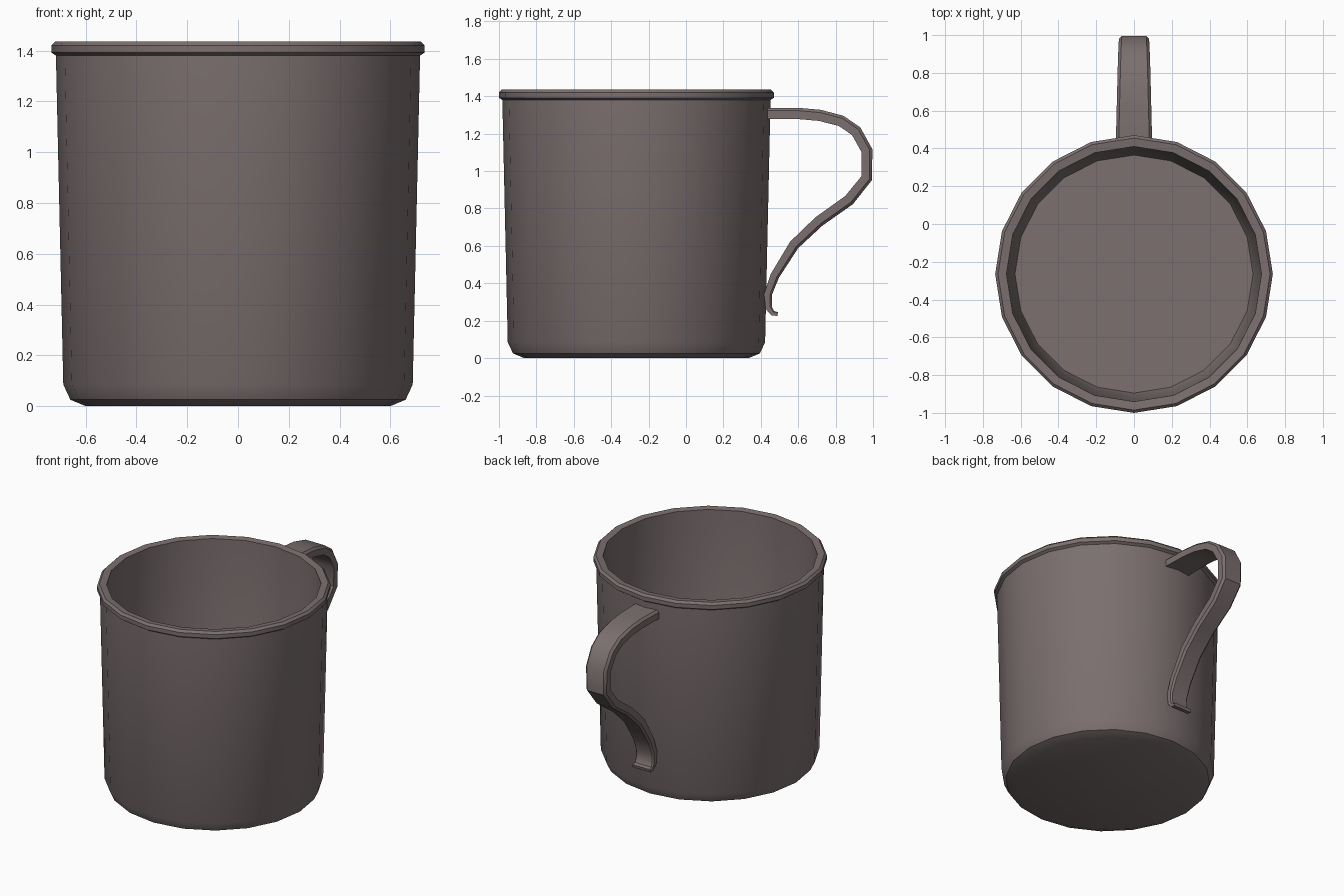
import bpy
import bmesh
from math import cos, sin, pi, radians
from mathutils import Vector

cube = bpy.data.objects.get("Cube")
if cube:
    bpy.data.objects.remove(cube, do_unlink=True)

SIDES = 20
CUP_Y = -0.265

enamel = bpy.data.materials.new("warm grey metal")
enamel.use_nodes = True
COLOUR = (0.2, 0.16, 0.16, 1)
enamel.diffuse_color = COLOUR
enamel.node_tree.nodes["Principled BSDF"].inputs["Base Color"].default_value = COLOUR


def loft(name, rings, smooth_angle):
    """Skin a list of closed rings, cap both ends and shade by angle."""
    bm = bmesh.new()
    loops = [[bm.verts.new(p) for p in ring] for ring in rings]
    for a, b in zip(loops, loops[1:]):
        n = len(a)
        for i in range(n):
            j = (i + 1) % n
            bm.faces.new((a[i], a[j], b[j], b[i]))
    bm.faces.new(loops[0])
    bm.faces.new(loops[-1])
    bmesh.ops.recalc_face_normals(bm, faces=bm.faces)
    mesh = bpy.data.meshes.new(name)
    bm.to_mesh(mesh)
    bm.free()
    mesh.materials.append(enamel)
    obj = bpy.data.objects.new(name, mesh)
    bpy.context.collection.objects.link(obj)
    bpy.ops.object.select_all(action="DESELECT")
    obj.select_set(True)
    bpy.context.view_layer.objects.active = obj
    bpy.ops.object.shade_smooth_by_angle(angle=radians(smooth_angle))
    return obj


def circle(r, z):
    return [(r * cos(2 * pi * i / SIDES), CUP_Y + r * sin(2 * pi * i / SIDES), z)
            for i in range(SIDES)]


# Cup: underside, outer wall, rolled rim, inner wall, floor (radius, height)
cup_profile = [
    (0.60, 0.0), (0.66, 0.025), (0.688, 0.085), (0.717, 1.38),
    (0.735, 1.392), (0.735, 1.42), (0.72, 1.435),
    (0.675, 1.43), (0.645, 0.09), (0.63, 0.045),
]
loft("cup_body", [circle(r, z) for r, z in cup_profile], 35)

# Handle: centre line (y, z), half width, thickness
handle_path = [
    (0.435, 1.308, 0.096, 0.06), (0.60, 1.308, 0.092, 0.06),
    (0.715, 1.298, 0.089, 0.06), (0.83, 1.268, 0.086, 0.06),
    (0.91, 1.213, 0.083, 0.06), (0.967, 1.11, 0.08, 0.06),
    (0.967, 0.963, 0.077, 0.06), (0.872, 0.845, 0.075, 0.06),
    (0.71, 0.73, 0.073, 0.058), (0.578, 0.605, 0.071, 0.055),
    (0.475, 0.44, 0.07, 0.048), (0.438, 0.34, 0.07, 0.042),
    (0.442, 0.27, 0.07, 0.036), (0.463, 0.241, 0.07, 0.028),
    (0.49, 0.235, 0.07, 0.02),
]


def strap_ring(i):
    """Flat strap section with chamfered outer edges, square to the path."""
    y, z, w, t = handle_path[i]
    here = Vector((y, z))
    before = Vector(handle_path[max(i - 1, 0)][:2])
    after = Vector(handle_path[min(i + 1, len(handle_path) - 1)][:2])
    tangent = Vector((0, 0))
    for step in (here - before, after - here):
        if step.length:
            tangent += step.normalized()
    tangent.normalize()
    normal = Vector((-tangent.y, tangent.x))
    c = t * 0.25
    section = [(-w, -t / 2), (w, -t / 2), (w, t / 2 - c),
               (w - c, t / 2), (c - w, t / 2), (-w, t / 2 - c)]
    return [(x, y + normal.x * d, z + normal.y * d) for x, d in section]


loft("handle", [strap_ring(i) for i in range(len(handle_path))], 30)
